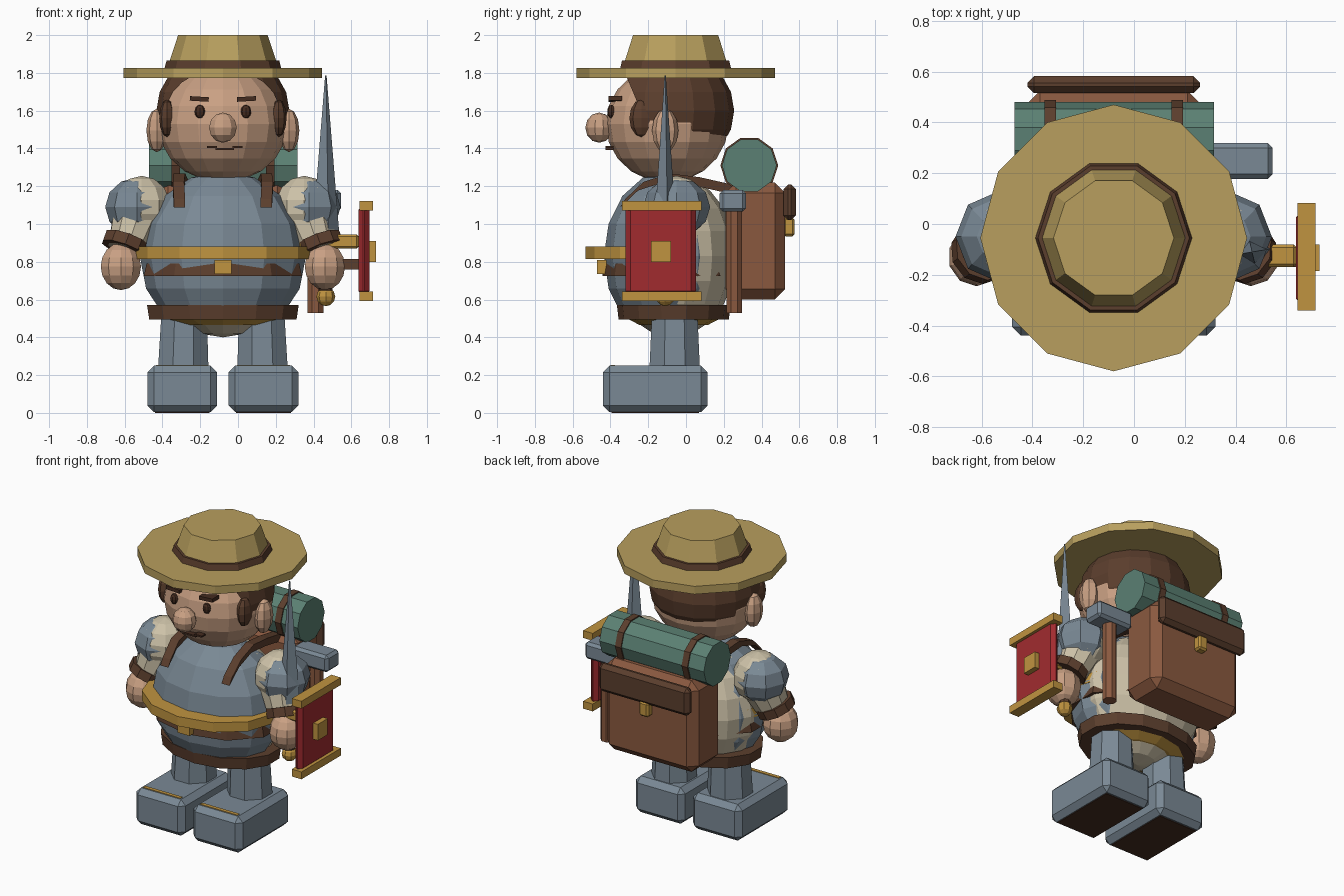
import bpy, bmesh, math
from mathutils import Vector, Matrix

if "Cube" in bpy.data.objects:
    bpy.data.objects.remove(bpy.data.objects["Cube"])

CX = -0.08  # the figure's own middle line


def mat(name, hexa):
    m = bpy.data.materials.new(name)
    c = [int(hexa[i:i + 2], 16) / 255 for i in (0, 2, 4)]
    m.diffuse_color = [((v + 0.055) / 1.055) ** 2.4 if v > 0.04 else v / 12.92 for v in c] + [1]
    m.use_nodes = True
    m.node_tree.nodes["Principled BSDF"].inputs["Base Color"].default_value = m.diffuse_color
    return m


BLUE = mat("blue_grey", "7A8995")
CREAM = mat("cream", "CDC2A8")
SKIN = mat("skin", "C9A083")
HAIR = mat("dark_brown", "5B3E2D")
DARK = mat("deep_brown", "452C20")
TAN = mat("chestnut", "8A593F")
GOLD = mat("gold", "C09440")
STRAW = mat("straw", "B89F5E")
GREEN = mat("green", "5B8073")
RED = mat("red", "A12B2F")


def finish(name, bm, m):
    bmesh.ops.recalc_face_normals(bm, faces=bm.faces)
    me = bpy.data.meshes.new(name)
    bm.to_mesh(me)
    bm.free()
    me.materials.append(m)
    ob = bpy.data.objects.new(name, me)
    bpy.context.collection.objects.link(ob)
    return ob


def ball(name, c, r, m, seg=12, rings=8, cuts=()):
    """Ellipsoid; each cut is (point, normal) and removes the normal's side."""
    bm = bmesh.new()
    bmesh.ops.create_uvsphere(bm, u_segments=seg, v_segments=rings, radius=1)
    bmesh.ops.transform(bm, verts=bm.verts, matrix=Matrix.Translation(c) @ Matrix.Diagonal((*r, 1)))
    for p, n in cuts:
        bmesh.ops.bisect_plane(bm, geom=bm.verts[:] + bm.edges[:] + bm.faces[:],
                               plane_co=p, plane_no=n, clear_outer=True)
    return finish(name, bm, m)


def rod(name, a, b, r1, r2, m, seg=10, turn=0.0, flat=1.0):
    """Tapered prism from a to b; flat squashes its second axis."""
    a, b = Vector(a), Vector(b)
    d = b - a
    bm = bmesh.new()
    bmesh.ops.create_cone(bm, cap_ends=True, segments=seg, radius1=r1, radius2=r2, depth=d.length)
    q = Vector((0, 0, 1)).rotation_difference(d).to_matrix().to_4x4()
    bmesh.ops.transform(bm, verts=bm.verts, matrix=Matrix.Translation((a + b) / 2) @ q
                        @ Matrix.Diagonal((1, flat, 1, 1)) @ Matrix.Rotation(turn, 4, 'Z'))
    return finish(name, bm, m)


def box(name, lo, hi, m, bevel=0.0, tilt=0.0):
    lo, hi = Vector(lo), Vector(hi)
    bm = bmesh.new()
    bmesh.ops.create_cube(bm, size=1)
    bmesh.ops.transform(bm, verts=bm.verts, matrix=Matrix.Translation((lo + hi) / 2)
                        @ Matrix.Rotation(tilt, 4, 'Y') @ Matrix.Diagonal((*(hi - lo), 1)))
    if bevel:
        bmesh.ops.bevel(bm, geom=bm.edges[:], offset=bevel, segments=1, affect='EDGES')
    return finish(name, bm, m)


def strip(name, pts, width, thick, m):
    """Flat strap following (y, z) points, width along x; pts are (x, y, z)."""
    bm = bmesh.new()
    rows = []
    for x, y, z in pts:
        rows.append([bm.verts.new((x + sx * width / 2, y + sz * thick * 0.3, z + sz * thick / 2))
                     for sx, sz in ((-1, -1), (1, -1), (1, 1), (-1, 1))])
    for p, q in zip(rows, rows[1:]):
        for i in range(4):
            bm.faces.new((p[i], p[(i + 1) % 4], q[(i + 1) % 4], q[i]))
    bm.faces.new(rows[0])
    bm.faces.new(rows[-1])
    return finish(name, bm, m)


# Hat
HY = -0.055
rod("hat_brim", (CX, HY, 1.772), (CX, HY, 1.826), 0.525, 0.525, STRAW, 12)
Q = math.pi / 10
rod("hat_band", (CX, HY, 1.82), (CX, HY, 1.866), 0.31, 0.298, HAIR, 10, Q)
rod("hat_crown", (CX, HY, 1.825), (CX, HY, 2.0), 0.295, 0.237, STRAW, 10, Q)

# Head and face
ball("head", (CX, -0.1, 1.53), (0.345, 0.325, 0.31), SKIN, 16, 10)
ball("hair", (CX, -0.09, 1.6), (0.352, 0.345, 0.32), HAIR, 16, 10,
     [((0, 0.1, 1.48), (0, -0.12, -1)), ((0, -0.21, 1.53), (0, -1, -0.42))])
ball("nose", (CX, -0.46, 1.51), (0.077, 0.073, 0.08), SKIN, 10, 6)
for i, x in enumerate((-0.09, -0.045, 0, 0.045)):
    box(f"mouth_{i}", (CX + x - 0.003 + 0.01, -0.425, 1.402 - 0.010 * (i in (1, 2))),
        (CX + x + 0.05 + 0.01, -0.385, 1.413 - 0.010 * (i in (1, 2))), DARK)

# Torso
ball("shirt", (CX, -0.07, 0.83), (0.425, 0.335, 0.43), CREAM, 14, 10)
ball("tunic", (CX, -0.1, 0.83), (0.44, 0.335, 0.45), BLUE, 12, 8, [((0, 0, 0.55), (0, 0, -1))])
rod("gold_belt", (CX, -0.165, 0.815), (CX, -0.165, 0.88), 0.46, 0.46, GOLD, 12, 0, 0.8)
rod("inner_belt", (CX, -0.1, 0.725), (CX, -0.1, 0.79), 0.44, 0.425, HAIR, 10, 0, 0.78)
box("buckle", (CX - 0.045, -0.47, 0.735), (CX + 0.045, -0.4, 0.81), GOLD)
rod("waist_belt", (CX, -0.065, 0.495), (CX, -0.065, 0.572), 0.4, 0.412, HAIR, 14, 0, 0.73)
rod("tunic_hem", (CX, -0.065, 0.465), (CX, -0.065, 0.5), 0.24, 0.33, GOLD, 12, 0, 0.75)

# Paired parts, mirrored about the middle line
for s, side in ((-1, "left"), (1, "right")):
    def P(x, y, z):
        return (CX + s * x, y, z)

    def span(x0, x1):
        return sorted((CX + s * x0, CX + s * x1))

    # face
    ball(f"ear_{side}", P(0.35, -0.11, 1.495), (0.055, 0.07, 0.115), SKIN, 8, 6)
    ball(f"sideburn_{side}", P(0.295, -0.235, 1.56), (0.042, 0.065, 0.1), HAIR, 8, 6)
    ball(f"eye_{side}", P(0.122, -0.395, 1.595), (0.028, 0.022, 0.036), DARK, 8, 6)
    a, b = span(0.075, 0.175)
    box(f"eyebrow_{side}", (a, -0.41, 1.65), (b, -0.34, 1.674), DARK, 0, s * -0.06)

    # arm
    rod(f"sleeve_{side}", P(0.43, -0.05, 1.1), P(0.51, -0.11, 0.86), 0.15, 0.105, CREAM, 10)
    ball(f"shoulder_{side}", P(0.43, -0.05, 1.09), (0.16, 0.165, 0.165), CREAM, 10, 7)
    ball(f"shoulder_cap_{side}", P(0.455, -0.05, 1.09), (0.168, 0.178, 0.155), BLUE, 8, 6)
    rod(f"cuff_{side}", P(0.505, -0.1, 0.92), P(0.525, -0.115, 0.865), 0.125, 0.125, HAIR, 10)
    ball(f"hand_{side}", P(0.54, -0.13, 0.775), (0.112, 0.115, 0.125), SKIN, 10, 8)

    # leg and boot
    rod(f"leg_{side}", P(0.21, -0.06, 0.22), P(0.205, -0.06, 0.53), 0.145, 0.13, BLUE, 8, math.pi / 8)
    a, b = span(0.03, 0.4)
    box(f"boot_{side}", (a, -0.44, 0.004), (b, 0.115, 0.25), BLUE, 0.035)
    box(f"sole_{side}", (a + 0.04, -0.395, 0), (b - 0.04, 0.07, 0.006), DARK)
    a, b = span(0.075, 0.355)
    box(f"boot_trim_{side}", (a, -0.40, 0.222), (b, -0.375, 0.254), GOLD)

    # pack strap over the shoulder
    strip(f"pack_strap_{side}", [P(0.23, -0.335, 1.11), P(0.235, -0.24, 1.2), P(0.23, -0.1, 1.245),
                                 P(0.22, 0.06, 1.225), P(0.2, 0.26, 1.18)], 0.06, 0.045, HAIR)
    # bedroll strap
    a, b = span(0.228, 0.272)
    rod(f"bedroll_strap_{side}", (a, 0.335, 1.31), (b, 0.335, 1.31), 0.153, 0.153, HAIR, 10)

# Backpack, flap, latch and bedroll
box("backpack", (CX - 0.345, 0.21, 0.6), (CX + 0.345, 0.525, 1.22), TAN, 0.055)
box("pack_flap", (CX - 0.34, 0.515, 1.02), (CX + 0.34, 0.582, 1.21), HAIR, 0.026)
box("pack_latch", (CX - 0.035, 0.515, 0.935), (CX + 0.035, 0.575, 1.035), GOLD, 0.012)
rod("bedroll", (-0.47, 0.335, 1.31), (0.315, 0.335, 1.31), 0.145, 0.145, GREEN, 10)

# Hammer at the side of the pack
rod("hammer_handle", (0.41, 0.255, 0.53), (0.41, 0.255, 1.1), 0.045, 0.045, TAN, 8, math.pi / 8)
box("hammer_head", (0.275, 0.178, 1.065), (0.545, 0.318, 1.18), BLUE, 0.018)

# Sword held upright
SX, SY = 0.465, -0.11
rod("sword_blade", (SX, SY, 0.92), (SX, SY, 1.785), 0.075, 0.004, BLUE, 4, 0.2, 0.85)
box("sword_guard", (0.32, -0.17, 0.87), (0.64, -0.08, 0.945), GOLD, 0.012)
rod("sword_grip", (SX, SY, 0.64), (SX, SY, 0.89), 0.035, 0.035, HAIR, 8)
ball("sword_pommel", (SX, SY, 0.615), (0.05, 0.05, 0.05), GOLD, 8, 6)

# Shield with gold rails and boss
box("shield_panel", (0.638, -0.32, 0.62), (0.695, 0.052, 1.1), RED, 0.025)
for z, n in ((0.592, "lower"), (1.072, "upper")):
    box(f"shield_rail_{n}", (0.643, -0.34, z), (0.715, 0.083, z + 0.05), GOLD)
box("shield_boss", (0.68, -0.185, 0.8), (0.73, -0.08, 0.91), GOLD)
box("shield_grip", (0.53, -0.17, 0.76), (0.645, -0.09, 0.815), HAIR)
